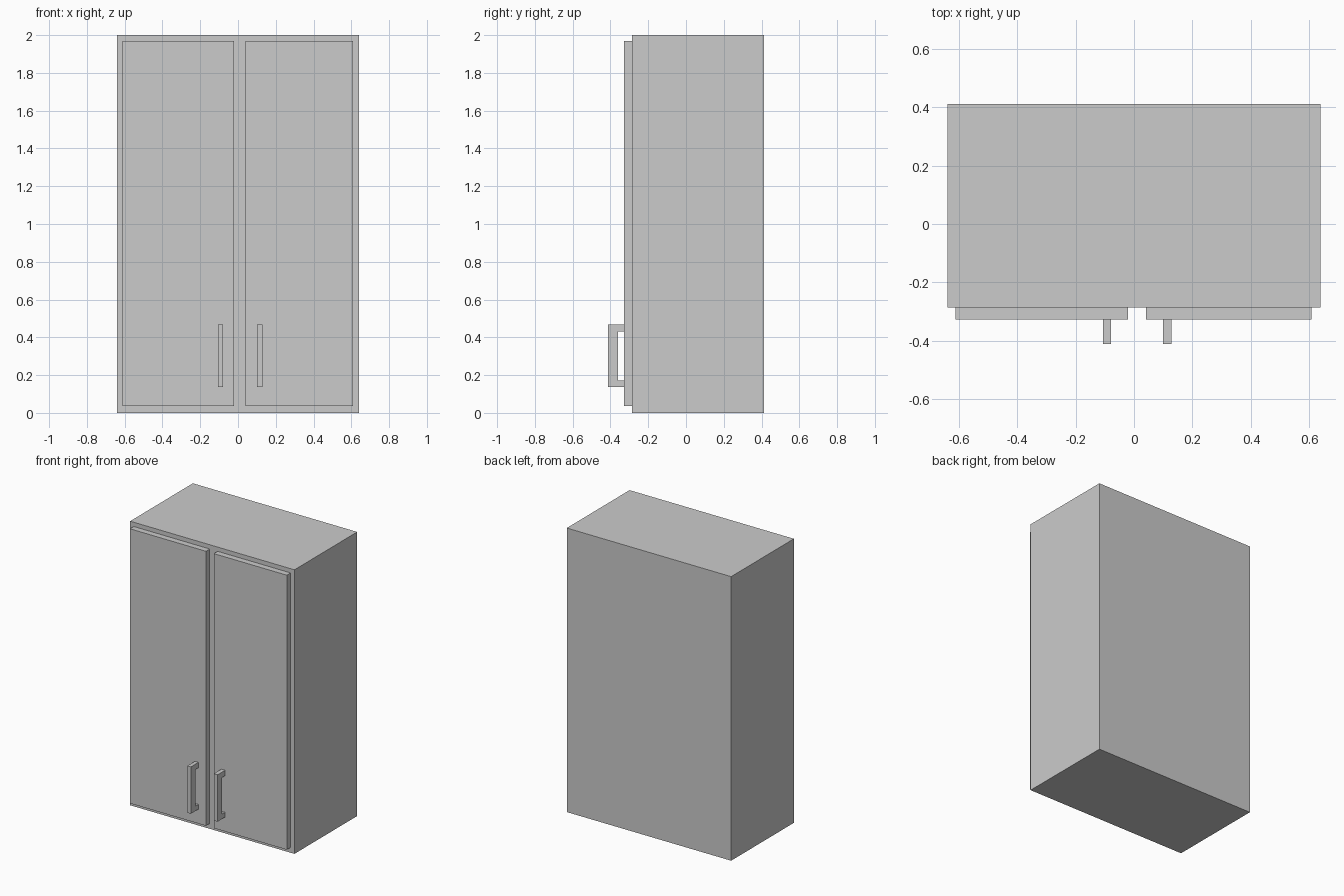
import bpy, bmesh

if "Cube" in bpy.data.objects:
    bpy.data.objects.remove(bpy.data.objects["Cube"])


def extruded(name, profile, x0, x1):
    """Closed (y, z) profile extruded along x from x0 to x1."""
    bm = bmesh.new()
    face = bm.faces.new([bm.verts.new((x0, y, z)) for y, z in profile])
    new = bmesh.ops.extrude_face_region(bm, geom=[face])["geom"]
    bmesh.ops.translate(bm, vec=(x1 - x0, 0, 0),
                        verts=[v for v in new if isinstance(v, bmesh.types.BMVert)])
    bmesh.ops.recalc_face_normals(bm, faces=bm.faces)
    mesh = bpy.data.meshes.new(name)
    bm.to_mesh(mesh)
    bm.free()
    obj = bpy.data.objects.new(name, mesh)
    bpy.context.collection.objects.link(obj)
    return obj


def rect(y0, y1, z0, z1):
    return [(y0, z0), (y1, z0), (y1, z1), (y0, z1)]


BACK, FRONT, DOOR_FRONT = 0.412, -0.286, -0.328

# Cabinet body
extruded("cabinet_body", rect(FRONT, BACK, 0, 2), -0.64, 0.64)

# C-shaped pull: two short posts joined by a vertical bar
GRIP, GRIP_BACK = -0.412, -0.36
pull = [(DOOR_FRONT, 0.138), (GRIP, 0.138), (GRIP, 0.468), (DOOR_FRONT, 0.468),
        (DOOR_FRONT, 0.43), (GRIP_BACK, 0.43), (GRIP_BACK, 0.172), (DOOR_FRONT, 0.172)]

# Doors with their pulls
for side, door_x, pull_x in (("left", (-0.612, -0.02), (-0.106, -0.079)),
                             ("right", (0.041, 0.61), (0.1, 0.129))):
    extruded(side + "_door", rect(DOOR_FRONT, FRONT, 0.037, 1.97), *door_x)
    extruded(side + "_handle", pull, *pull_x)
